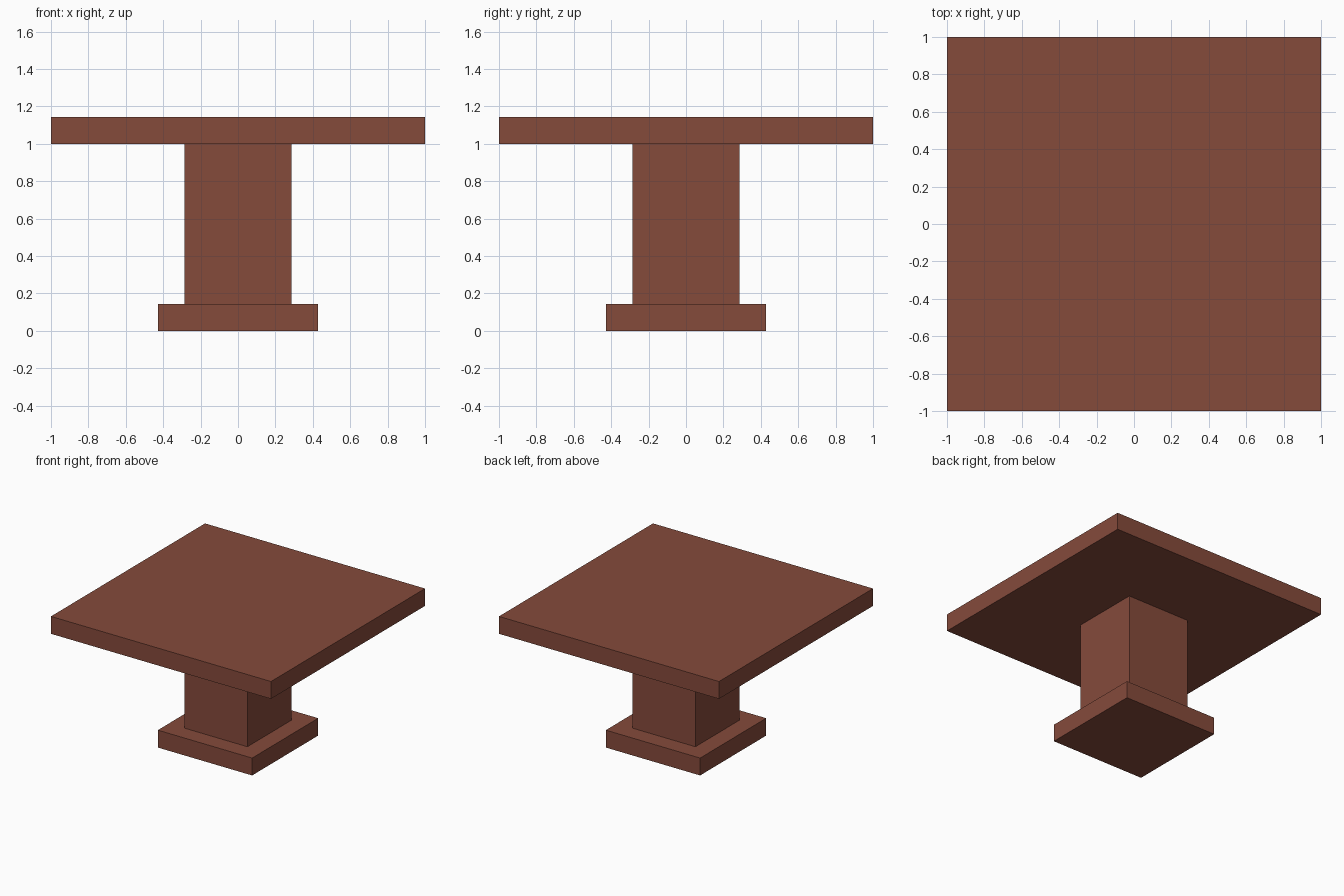
import bpy

if "Cube" in bpy.data.objects:
    bpy.data.objects.remove(bpy.data.objects["Cube"])

U = 1 / 7  # the model sits on a grid of sevenths

wood = bpy.data.materials.new("reddish_brown")
wood.diffuse_color = (0.235, 0.069, 0.044, 1)
wood.use_nodes = True
wood.node_tree.nodes["Principled BSDF"].inputs["Base Color"].default_value = wood.diffuse_color


def block(name, width, z0, z1):
    """Square block centred on the z axis, from z0 to z1."""
    bpy.ops.mesh.primitive_cube_add(size=1, location=(0, 0, (z0 + z1) / 2))
    ob = bpy.context.object
    ob.name = name
    ob.scale = (width, width, z1 - z0)
    bpy.ops.object.transform_apply(location=False, rotation=False, scale=True)
    ob.data.materials.append(wood)
    return ob


# Square foot, thick central post, wide flat top
block("base", 6 * U, 0, U)
block("pedestal", 4 * U, U, 7 * U)
block("table_top", 14 * U, 7 * U, 8 * U)
